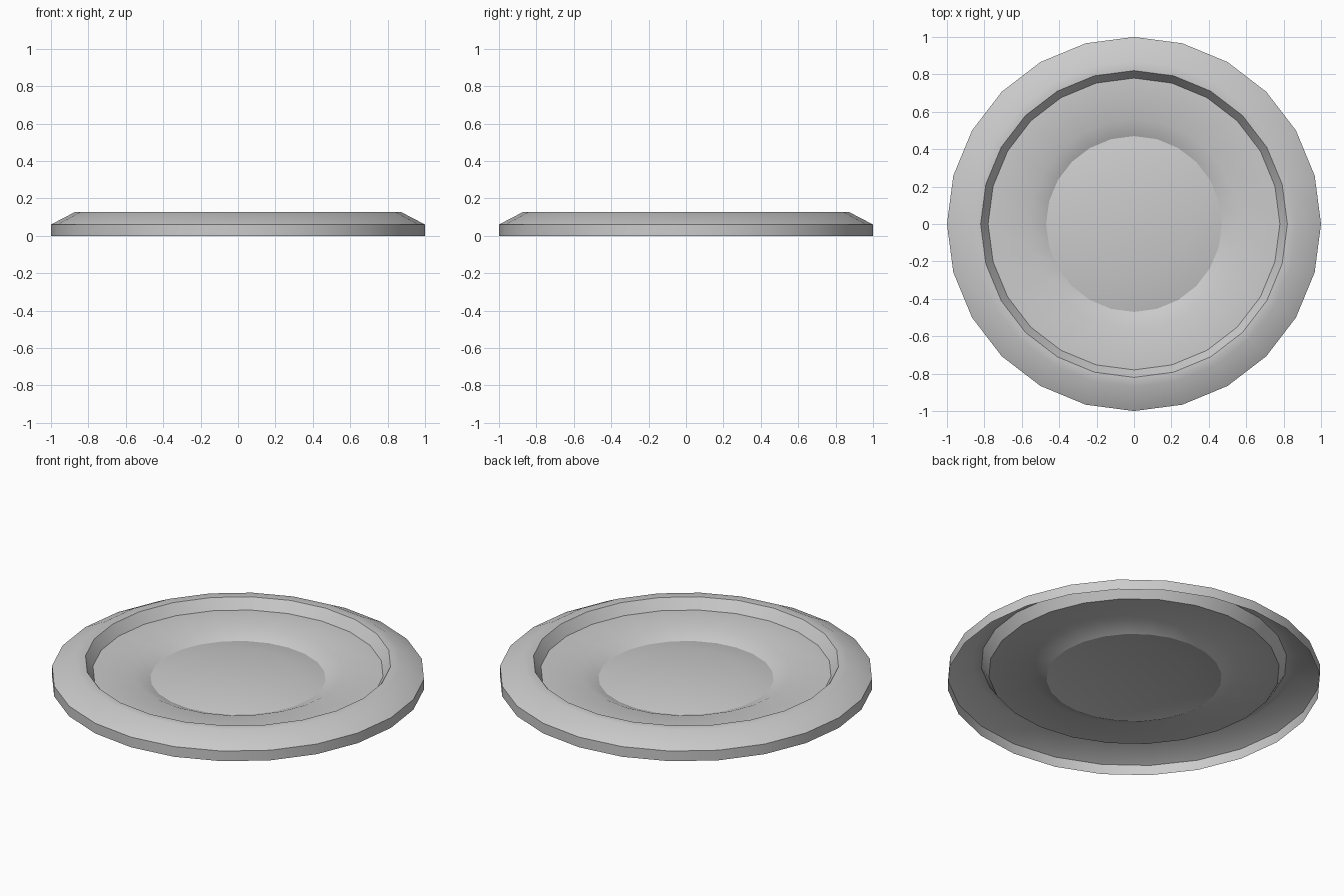
import bpy, bmesh
from math import cos, sin, tau

if "Cube" in bpy.data.objects:
    bpy.data.objects.remove(bpy.data.objects["Cube"])

SIDES = 24

# Profile (radius, height): outer wall, bevel, rim, inner wall, floor, groove, raised centre
PROFILE = [(1.0, 0.0), (1.0, 0.06), (0.87, 0.128), (0.82, 0.127), (0.78, 0.067),
           (0.56, 0.067), (0.47, 0.028), (0.30, 0.062)]


def ring(bm, r, z):
    return [bm.verts.new((r * cos(tau * i / SIDES), r * sin(tau * i / SIDES), z))
            for i in range(SIDES)]


# Thin open-bottomed dish, one sheet revolved around z
bm = bmesh.new()
rings = [ring(bm, r, z) for r, z in PROFILE]
for a, b in zip(rings, rings[1:]):
    for i in range(SIDES):
        j = (i + 1) % SIDES
        bm.faces.new((a[i], a[j], b[j], b[i]))

# Flat centre disc
bm.faces.new(rings[-1])

mesh = bpy.data.meshes.new("round_dish")
bm.to_mesh(mesh)
bm.free()
dish = bpy.data.objects.new("round_dish", mesh)
bpy.context.collection.objects.link(dish)

# Smooth bands, sharp at the rim and wall corners
bpy.context.view_layer.objects.active = dish
dish.select_set(True)
bpy.ops.object.shade_smooth_by_angle(angle=0.56)
